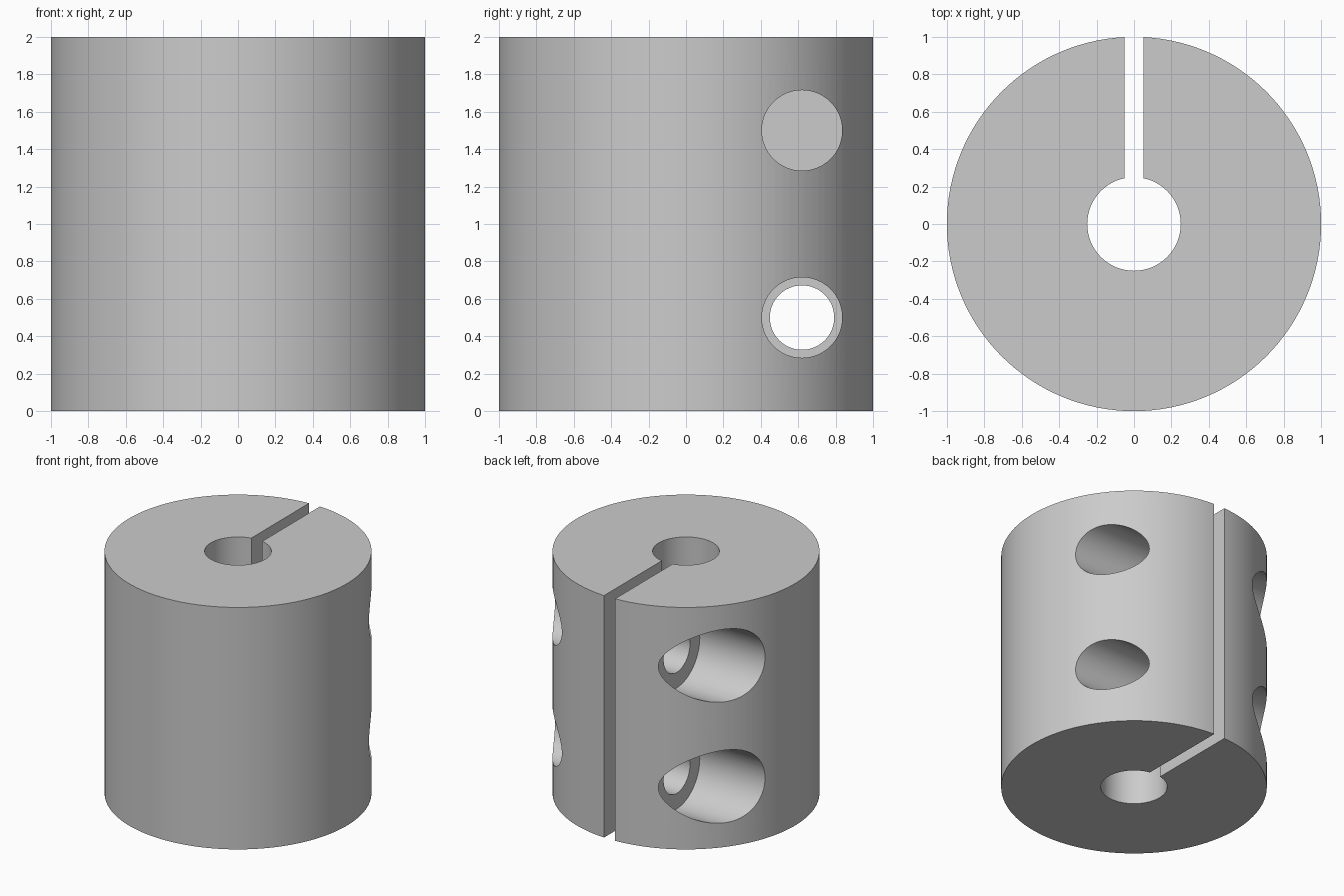
import bpy
import math

if "Cube" in bpy.data.objects:
    bpy.data.objects.remove(bpy.data.objects["Cube"], do_unlink=True)

HOLE_Y = 0.62
HOLE_HEIGHTS = (0.5, 1.5)
SLOT_HALF = 0.05

grey = bpy.data.materials.new("plain grey")
grey.use_nodes = True
colour = (0.6, 0.6, 0.6, 1.0)
grey.diffuse_color = colour
grey.node_tree.nodes["Principled BSDF"].inputs["Base Color"].default_value = colour


def upright_cylinder(name, radius, low, high, sides):
    bpy.ops.mesh.primitive_cylinder_add(
        vertices=sides, radius=radius, depth=high - low,
        location=(0, 0, (low + high) / 2))
    ob = bpy.context.object
    ob.name = name
    ob.data.materials.append(grey)
    return ob


def cross_cylinder(name, radius, x0, x1, z):
    bpy.ops.mesh.primitive_cylinder_add(
        vertices=64, radius=radius, depth=x1 - x0,
        location=((x0 + x1) / 2, HOLE_Y, z), rotation=(0, math.pi / 2, 0))
    ob = bpy.context.object
    ob.name = name
    ob.data.materials.append(grey)
    return ob


# Solid collar body
body = upright_cylinder("clamp_collar", 1.0, 0, 2, 128)

# Shaft bore and clamping slot
cutters = [upright_cylinder("bore_cutter", 0.25, -0.2, 2.2, 64)]
bpy.ops.mesh.primitive_cube_add(size=1, location=(0, 0.65, 1))
slot = bpy.context.object
slot.name = "slot_cutter"
slot.scale = (2 * SLOT_HALF, 1.3, 2.4)
slot.data.materials.append(grey)
cutters.append(slot)

# Two stepped screw holes: wide head recess, narrow neck, medium far side
for z in HOLE_HEIGHTS:
    cutters.append(cross_cylinder("neck_cutter", 0.172, -0.6, 0.0, z))
    cutters.append(cross_cylinder("head_recess_cutter", 0.30, -1.2, -0.35, z))
    cutters.append(cross_cylinder("far_hole_cutter", 0.215, -SLOT_HALF, 1.2, z))

# Cut everything out of the body, then drop the cutters
bpy.ops.object.select_all(action="DESELECT")
bpy.context.view_layer.objects.active = body
body.select_set(True)
for cutter in cutters:
    cutter.hide_render = True
    cut = body.modifiers.new(cutter.name, "BOOLEAN")
    cut.operation = "DIFFERENCE"
    cut.solver = "EXACT"
    cut.object = cutter
    bpy.ops.object.modifier_apply(modifier=cut.name)
for cutter in cutters:
    bpy.data.objects.remove(cutter, do_unlink=True)

bpy.ops.object.shade_smooth_by_angle(angle=math.radians(30))
